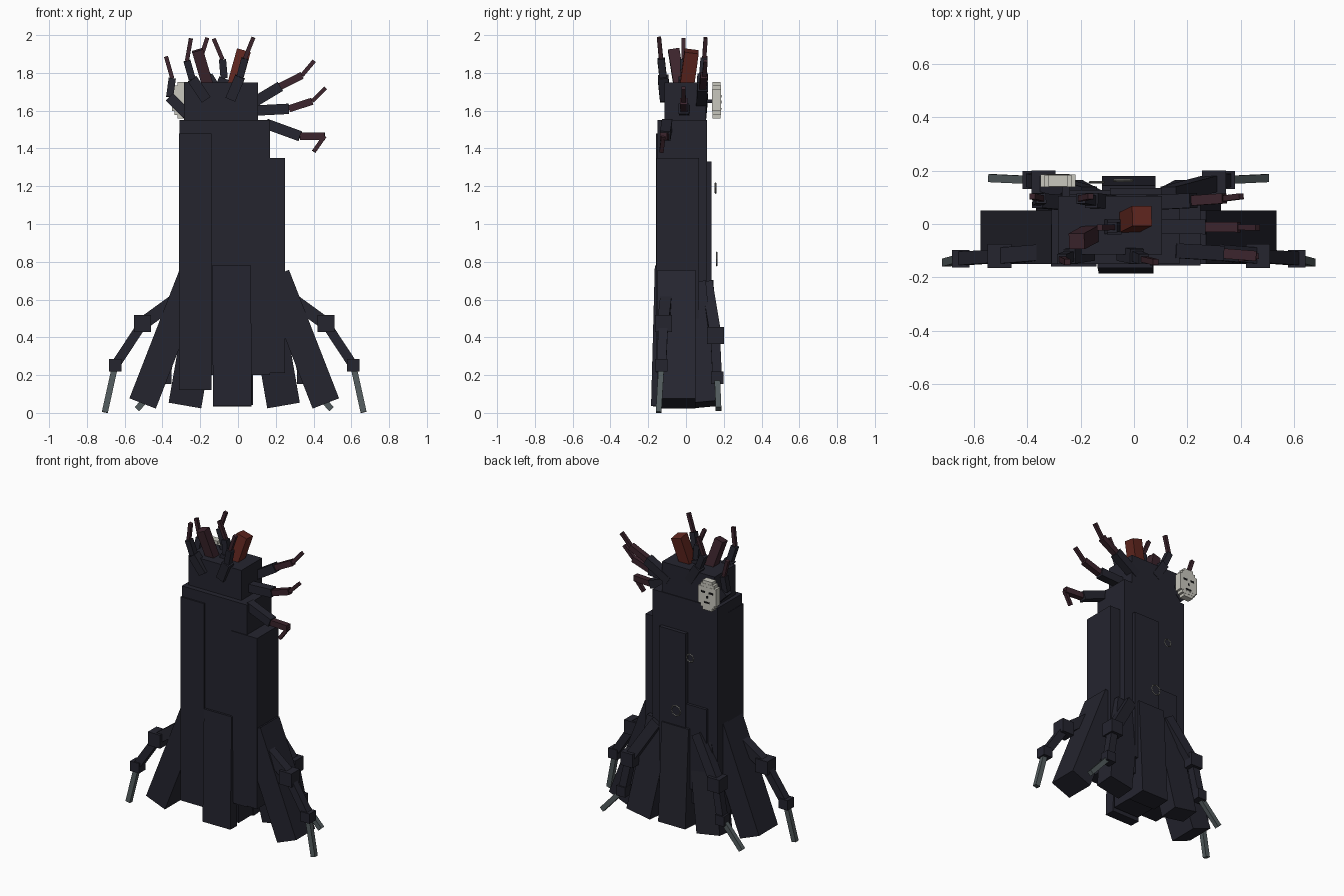
import bpy
from math import cos, sin, radians
from mathutils import Matrix, Vector

if "Cube" in bpy.data.objects:
    bpy.data.objects.remove(bpy.data.objects["Cube"])


def material(name, red, green, blue):
    mat = bpy.data.materials.new(name)
    mat.use_nodes = True
    mat.diffuse_color = (red, green, blue, 1)
    mat.node_tree.nodes["Principled BSDF"].inputs["Base Color"].default_value = mat.diffuse_color
    return mat


CLOTH = material("dark cloth", red=.018, green=.018, blue=.028)
MAROON = material("maroon", red=.045, green=.018, blue=.026)
RUST = material("rust red", red=.12, green=.02, blue=.014)
STEEL = material("steel grey", red=.085, green=.105, blue=.11)
BONE = material("bone white", red=.58, green=.57, blue=.51)
RING = material("ring grey", red=.2, green=.2, blue=.19)
BLACK = material("black", red=.006, green=.006, blue=.007)

# The robe, and all paired parts, sit around this line
MIDDLE = -.02


def place(name, matrix, mat):
    bpy.ops.mesh.primitive_cube_add(size=1)
    part = bpy.context.object
    part.name = name
    part.data.transform(matrix)
    part.data.materials.append(mat)


def block(name, centre, size, mat=CLOTH):
    place(name, Matrix.Translation(centre) @ Matrix.Diagonal((*size, 1)), mat)


def box(name, left, right, front, back, low, top, mat=CLOTH):
    """Upright box given by its six sides, seen from the front."""
    centre = Vector((left + right, front + back, low + top)) / 2
    block(name, centre, (right - left, back - front, top - low), mat)


def beam(name, start, end, width, depth, mat=CLOTH):
    """Box running from start to end, keeping its depth close to the y axis."""
    start, end = Vector(start), Vector(end)
    along = (end - start).normalized()
    across = Vector((0, 1, 0)).cross(along).normalized()
    turn = Matrix((across, along.cross(across), along)).transposed().to_4x4()
    scale = Matrix.Diagonal((width, depth, (end - start).length, 1))
    place(name, Matrix.Translation((start + end) / 2) @ turn @ scale, mat)


# Robe body, head and hanging panels
box("body", left=-.31, right=.17, front=-.15, back=.11, low=.2, top=1.55)
box("side_panel", left=.06, right=.25, front=-.155, back=.07, low=.21, top=1.35)
box("front_panel", left=-.312, right=-.14, front=-.16, back=0, low=.12, top=1.48)
box("head", left=-.285, right=.105, front=-.115, back=.105, low=1.5, top=1.75)
box("back_panel", left=-.09, right=.105, front=.09, back=.135, low=.3, top=1.33)
box("back_low_panel", left=-.24, right=-.08, front=.09, back=.128, low=.3, top=.86)
beam("front_tabard", start=(-.034, -.13, .78), end=(-.03, -.15, .035), width=.205, depth=.07)

# Skirt tails along the middle
beam("skirt_back", start=(MIDDLE, .08, .7), end=(MIDDLE, .115, .045), width=.2, depth=.13)
beam("skirt_core", start=(MIDDLE, 0, .6), end=(MIDDLE, 0, .05), width=.19, depth=.2)


def limb(name, shoulder, elbow, wrist, tip):
    """Jointed limb ending in a blade."""
    beam(name + "_upper", shoulder, elbow, width=.068, depth=.06)
    block(name + "_elbow", elbow, size=[.09] * 3)
    beam(name + "_lower", elbow, wrist, width=.05, depth=.05)
    block(name + "_wrist", wrist, size=[.066] * 3)
    beam(name + "_blade", wrist, tip, width=.032, depth=.03, mat=STEEL)


# Paired skirt flares and limbs
for side, sign in (("left", 1), ("right", -1)):
    def point(out, y, z):
        return Vector((MIDDLE + sign * out, y, z))

    beam("skirt_outer_" + side, start=point(.22, -.05, .73), end=point(.485, -.05, .05),
         width=.15, depth=.2)
    beam("skirt_inner_" + side, start=point(.15, .04, .68), end=point(.26, .1, .045),
         width=.175, depth=.13)
    limb("front_limb_" + side, shoulder=point(.24, -.1, .65), elbow=point(.485, -.12, .472),
         wrist=point(.63, -.13, .252), tip=point(.685, -.145, .003))
    limb("back_limb_" + side, shoulder=point(.15, .11, .68), elbow=point(.32, .155, .41),
         wrist=point(.365, .165, .185), tip=point(.515, .172, .02))


def tendril(name, root, leans, lengths, middle_mat):
    """Three bent segments; each lean is degrees from upright towards the left."""
    start = Vector(root)
    looks = (("_base", .055, CLOTH), ("_middle", .038, middle_mat), ("_tip", .022, MAROON))
    for lean, length, (suffix, thick, mat) in zip(leans, lengths, looks):
        angle = radians(lean)
        end = start + Vector((length * sin(angle), root[1] / 10, length * cos(angle)))
        beam(name + suffix, start, end, width=thick, depth=thick, mat=mat)
        start = end


# Long tendrils reaching out to the left
def side_tendril(name, root, leans):
    tendril("side_tendril_" + name, root, leans, lengths=(.19, .13, .1), middle_mat=MAROON)


side_tendril("upper", root=(.06, .08, 1.63), leans=(59, 63, 40))
side_tendril("middle", root=(.08, -.01, 1.6), leans=(87, 72, 45))
side_tendril("lower", root=(.15, -.1, 1.53), leans=(110, 90, 215))


# Short tendrils standing around the crown
def crown_tendril(name, root, leans):
    tendril("crown_tendril_" + name, root, leans, lengths=(.13, .1, .12), middle_mat=CLOTH)


crown_tendril("front_left", root=(-.04, -.11, 1.66), leans=(23, 15, 22))
crown_tendril("front_right", root=(-.17, -.11, 1.66), leans=(-34, -16, 10))
crown_tendril("back_right", root=(-.09, .08, 1.67), leans=(-32, -24, 18))
crown_tendril("centre", root=(-.12, -.01, 1.65), leans=(21, -5, -23))
crown_tendril("outer_right", root=(-.27, .08, 1.58), leans=(-45, 8, -16))

# Thick stumps on the crown
beam("rust_stump", start=(-.03, 0, 1.7), end=(.03, .03, 1.915), width=.075, depth=.075, mat=RUST)
beam("maroon_stump", start=(-.15, -.03, 1.7), end=(-.215, -.065, 1.92), width=.06, depth=.06,
     mat=MAROON)

# Pale mask hung on the back, with a stepped outline and dark features
MASK = Vector((-.285, .162, 1.655))
for step in range(3):
    block("mask_step_" + "abc"[step], MASK,
          size=(.13 - step * .03, .047 - step * .002, .115 + step * .04), mat=BONE)


def feature(name, across, up, width, height):
    block("mask_" + name, MASK + Vector((across, .023, up)), size=(width, .005, height), mat=BLACK)


for side, sign in (("left", 1), ("right", -1)):
    feature("eye_" + side, across=sign * .028, up=.022, width=.03, height=.012)
feature("nose", across=0, up=-.008, width=.012, height=.016)
feature("mouth", across=0, up=-.045, width=.04, height=.01)
box("mask_strap", left=-.27, right=-.24, front=.1, back=.14, low=1.64, top=1.66)


def ring(name, centre, radius):
    """Thin ring facing backwards, hung from a short peg."""
    bpy.ops.mesh.primitive_torus_add(major_radius=radius, minor_radius=.005, major_segments=8,
                                     minor_segments=4, location=centre,
                                     rotation=(radians(90), 0, 0))
    bpy.context.object.name = name
    bpy.context.object.data.materials.append(RING)
    top = Vector(centre) + Vector((0, 0, radius))
    beam(name + "_peg", start=(top.x, .1, top.z), end=top, width=.01, depth=.01, mat=RING)


ring("upper_ring", centre=(-.14, .157, 1.19), radius=.026)
ring("lower_ring", centre=(-.04, .163, .815), radius=.034)
